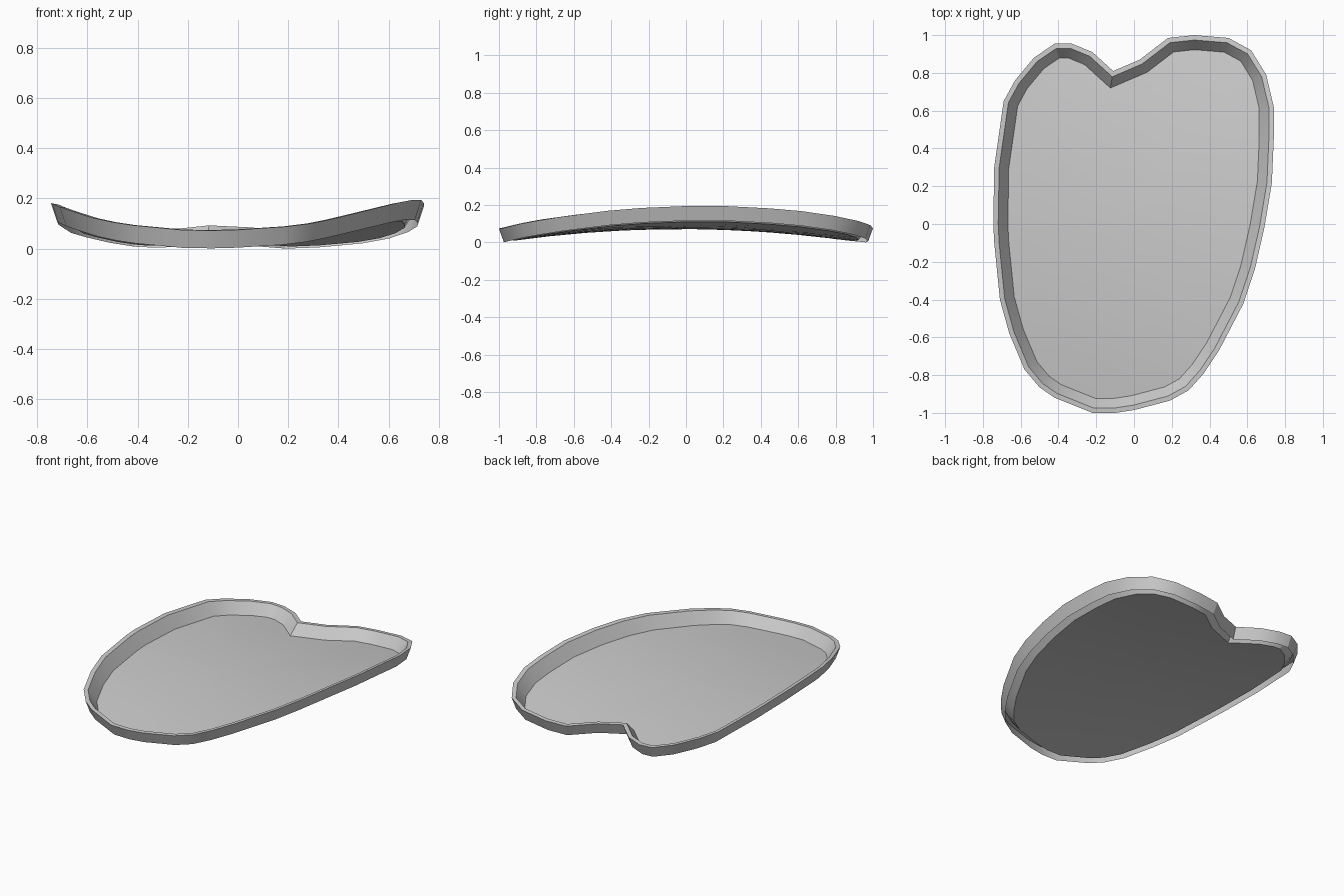
import bpy, bmesh
from mathutils import Vector

if "Cube" in bpy.data.objects:
    bpy.data.objects.remove(bpy.data.objects["Cube"])

# Outline of the top outer edge, clockwise seen from above
OUTLINE = [(-.42, .955), (-.33, .955), (-.22, .91), (-.11, .81), (.03, .87), (.18, .985),
           (.32, 1.0), (.5, .985), (.62, .92), (.70, .79), (.74, .62), (.74, .45),
           (.73, .22), (.69, -.02), (.64, -.24), (.58, -.42), (.45, -.67), (.37, -.79),
           (.29, -.88), (.19, -.935), (0, -.985), (-.1, -1), (-.22, -1), (-.42, -.92),
           (-.5, -.865), (-.58, -.77), (-.66, -.58), (-.71, -.4), (-.74, -.1), (-.745, 0),
           (-.74, .3), (-.69, .65), (-.63, .76), (-.53, .88)]
PTS = [Vector(p) for p in reversed(OUTLINE)]  # counter-clockwise
CENTRE = Vector((-.06, .05))
WALL = .075


def saddle(p):
    """Height of the saddle-curved floor."""
    return .078 + .08 * (p.x + .08) ** 2 - .078 * (p.y + .03) ** 2


def inset(d):
    """Outline moved inwards by d."""
    out = []
    for i, p in enumerate(PTS):
        a = (p - PTS[i - 1]).normalized()
        b = (PTS[(i + 1) % len(PTS)] - p).normalized()
        na, nb = Vector((-a.y, a.x)), Vector((-b.y, b.x))
        out.append(p + (na + nb) * d / (1 + na.dot(nb)))
    return out


bm = bmesh.new()


def ring(points, lift):
    return [bm.verts.new((p.x, p.y, saddle(p) + lift)) for p in points]


def bridge(outer, inner):
    n = len(outer)
    for i in range(n):
        j = (i + 1) % n
        bm.faces.new((outer[i], outer[j], inner[j], inner[i]))


# Outer wall (open underneath), flat rim, sloped inner wall
edge = inset(.077)
rings = [ring(inset(.026), 0), ring(PTS, WALL), ring(inset(.026), WALL - .002), ring(edge, 0)]
# Curved floor in shrinking rings
for s in (.8, .6, .4, .2):
    rings.append(ring([CENTRE.lerp(p, s) for p in edge], 0))
for o, i in zip(rings, rings[1:]):
    bridge(o, i)
mid = bm.verts.new((CENTRE.x, CENTRE.y, saddle(CENTRE)))
last = rings[-1]
for i in range(len(last)):
    bm.faces.new((last[i], last[(i + 1) % len(last)], mid))

# Stand the tray on the ground
low = min(v.co.z for v in bm.verts)
for v in bm.verts:
    v.co.z -= low

mesh = bpy.data.meshes.new("leaf_tray")
bm.to_mesh(mesh)
bm.free()
tray = bpy.data.objects.new("leaf_tray", mesh)
bpy.context.collection.objects.link(tray)
bpy.context.view_layer.objects.active = tray
tray.select_set(True)
bpy.ops.object.shade_smooth_by_angle(angle=.5)
